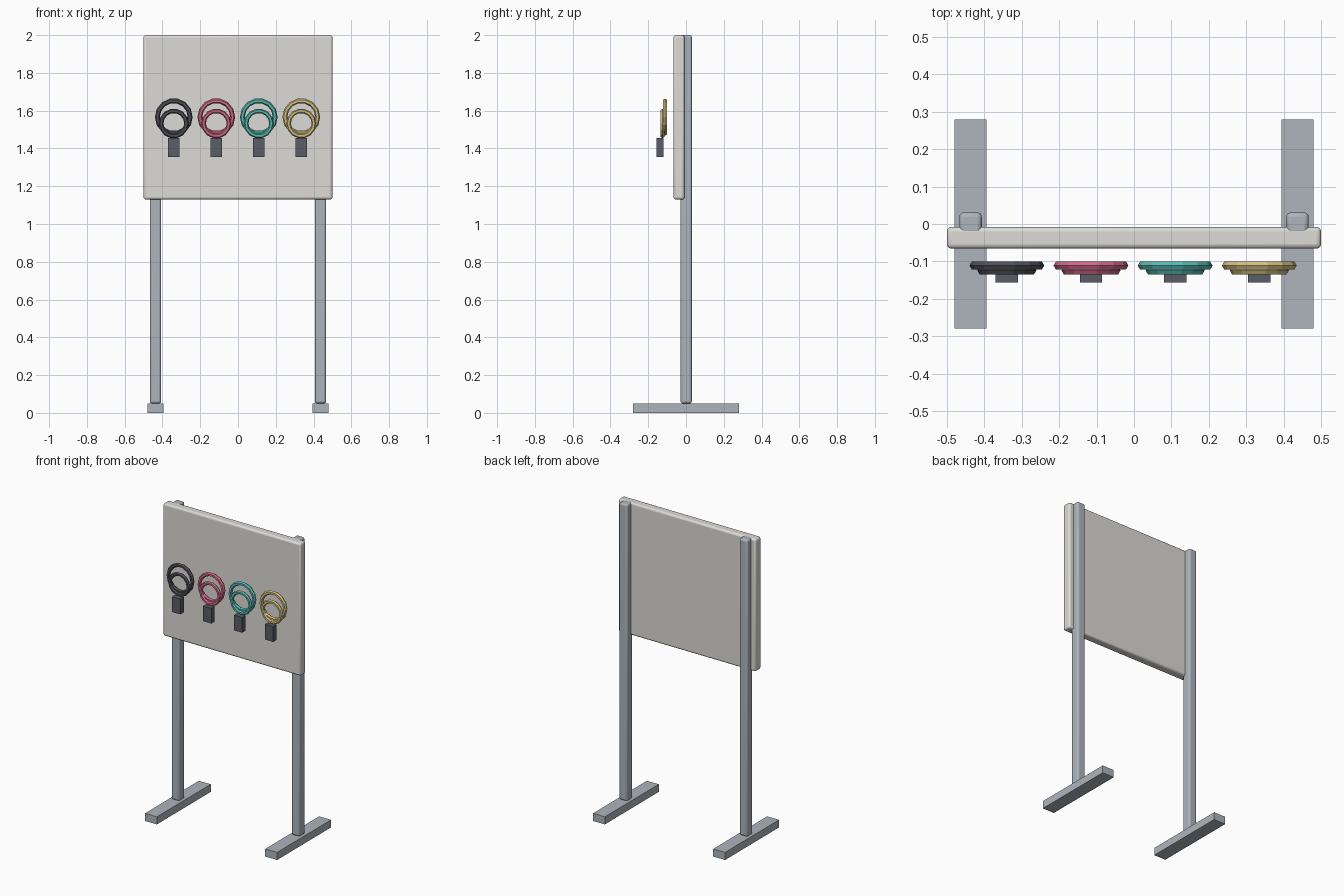
import bpy
from math import pi

if "Cube" in bpy.data.objects:
    bpy.data.objects.remove(bpy.data.objects["Cube"])


def material(name, rgb):
    m = bpy.data.materials.new(name)
    m.diffuse_color = (*rgb, 1)
    m.use_nodes = True
    m.node_tree.nodes["Principled BSDF"].inputs["Base Color"].default_value = m.diffuse_color
    return m


def box(name, x, y, z, mat, bevel=0.0):
    """Box from (min, max) ranges, optionally with rounded edges."""
    bpy.ops.mesh.primitive_cube_add(size=1, location=[(a + b) / 2 for a, b in (x, y, z)])
    o = bpy.context.object
    o.name = name
    o.scale = [b - a for a, b in (x, y, z)]
    bpy.ops.object.transform_apply(location=False, rotation=False, scale=True)
    o.data.materials.append(mat)
    if bevel:
        b = o.modifiers.new("rounded_edges", 'BEVEL')
        b.width = bevel
        b.segments = 3
        bpy.ops.object.shade_smooth_by_angle(angle=pi / 6)
    return o


def ring(name, x, y, z, outer, tube, mat):
    """Low-poly upright ring facing the front."""
    bpy.ops.mesh.primitive_torus_add(
        major_segments=14, minor_segments=6, major_radius=outer - tube,
        minor_radius=tube, location=(x, y, z), rotation=(pi / 2, 0, 0))
    o = bpy.context.object
    o.name = name
    o.data.materials.append(mat)


steel = material("steel", (0.42, 0.46, 0.50))
panel = material("panel", (0.72, 0.71, 0.68))
dark = material("dark_tab", (0.10, 0.11, 0.13))

# Display board
box("board", (-0.5, 0.5), (-0.066, -0.008), (1.13, 2.0), panel, 0.012)

# Posts and feet on both sides
for side, s in (("left", -1), ("right", 1)):
    c = s * 0.437
    box(side + "_post", (c - 0.03, c + 0.03), (-0.029, 0.031), (0.05, 2.0), steel, 0.012)
    box(side + "_foot", (c - 0.043, c + 0.043), (-0.28, 0.28), (0, 0.05), steel)

# Four coloured double rings, each with a hanging tab
colours = [("black", (0.08, 0.08, 0.10)), ("pink", (0.62, 0.14, 0.25)),
           ("teal", (0.10, 0.48, 0.44)), ("gold", (0.66, 0.52, 0.22))]
for i, (name, rgb) in enumerate(colours):
    x = -0.34 + 0.225 * i
    mat = material(name, rgb)
    ring(name + "_large_ring", x, -0.111, 1.566, 0.1, 0.013, mat)
    ring(name + "_small_ring", x, -0.124, 1.532, 0.079, 0.012, mat)
    box(name + "_tab", (x - 0.03, x + 0.03), (-0.156, -0.12), (1.355, 1.455), dark)
